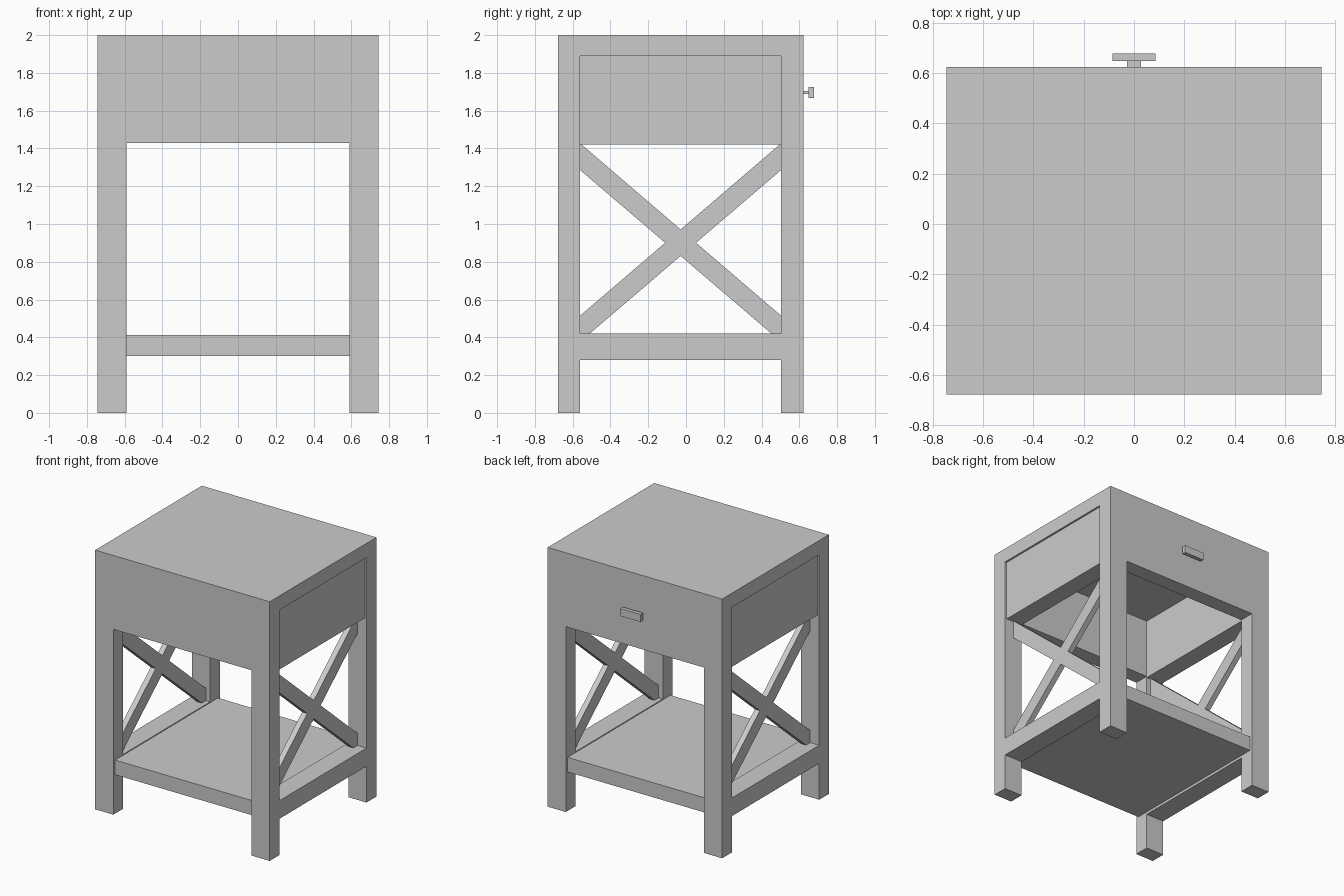
import bpy

if "Cube" in bpy.data.objects:
    bpy.data.objects.remove(bpy.data.objects["Cube"])

# Overall layout: outer and inner limits of the frame
XO, XI = 0.745, 0.59
Y0, Y1 = -0.677, 0.623
YF, YB = -0.56, 0.503
Z_BOX, Z_LID, Z_TOP = 1.43, 1.89, 2.0


def mesh(name, verts, faces):
    me = bpy.data.meshes.new(name)
    me.from_pydata(verts, [], faces)
    me.update()
    ob = bpy.data.objects.new(name, me)
    bpy.context.collection.objects.link(ob)
    return ob


def prism(name, profile, x0, x1):
    """Extrude a counter-clockwise (y, z) profile from x0 to x1."""
    n = len(profile)
    verts = [(x, y, z) for x in (x0, x1) for y, z in profile]
    faces = [tuple(reversed(range(n))), tuple(range(n, 2 * n))]
    faces += [(i, (i + 1) % n, n + (i + 1) % n, n + i) for i in range(n)]
    return mesh(name, verts, faces)


def box(name, x0, x1, y0, y1, z0, z1):
    return prism(name, [(y0, z0), (y1, z0), (y1, z1), (y0, z1)], x0, x1)


def mirrored(ob):
    ob.modifiers.new("mirror_x", 'MIRROR').use_axis[0] = True
    return ob


# Table top and legs
box("table_top", -XO, XO, Y0, Y1, Z_LID, Z_TOP)
mirrored(box("front_legs", XI, XO, Y0, YF, 0, Z_LID))
mirrored(box("back_legs", XI, XO, YB, Y1, 0, Z_LID))

# Drawer case, open underneath
box("front_panel", -XI, XI, Y0, YF, Z_BOX, Z_LID)
box("drawer_front", -XI, XI, YB, Y1, Z_BOX, Z_LID)
mirrored(box("side_panels", XI, XO - 0.015, YF, YB, 1.42, Z_LID))

# Lower rails and shelf
mirrored(box("side_rails", XI, XO, YF, YB, 0.28, 0.42))
box("shelf", -XI, XI, -0.655, 0.60, 0.30, 0.413)

# Crossed side braces, trimmed to the frame opening
brace = [(YF, 1.285), (0.452, 0.42), (YB, 0.42), (YB, 0.515),
         (-0.552, 1.42), (YF, 1.42)]
mid = YF + YB
mirrored(prism("falling_braces", brace, 0.625, 0.668))
mirrored(prism("rising_braces", [(mid - y, z) for y, z in reversed(brace)],
               0.625, 0.668))

# Drawer handle
box("handle_stem", -0.027, 0.027, Y1, 0.65, 1.688, 1.705)
box("handle_plate", -0.086, 0.086, 0.648, 0.677, 1.667, 1.726)
